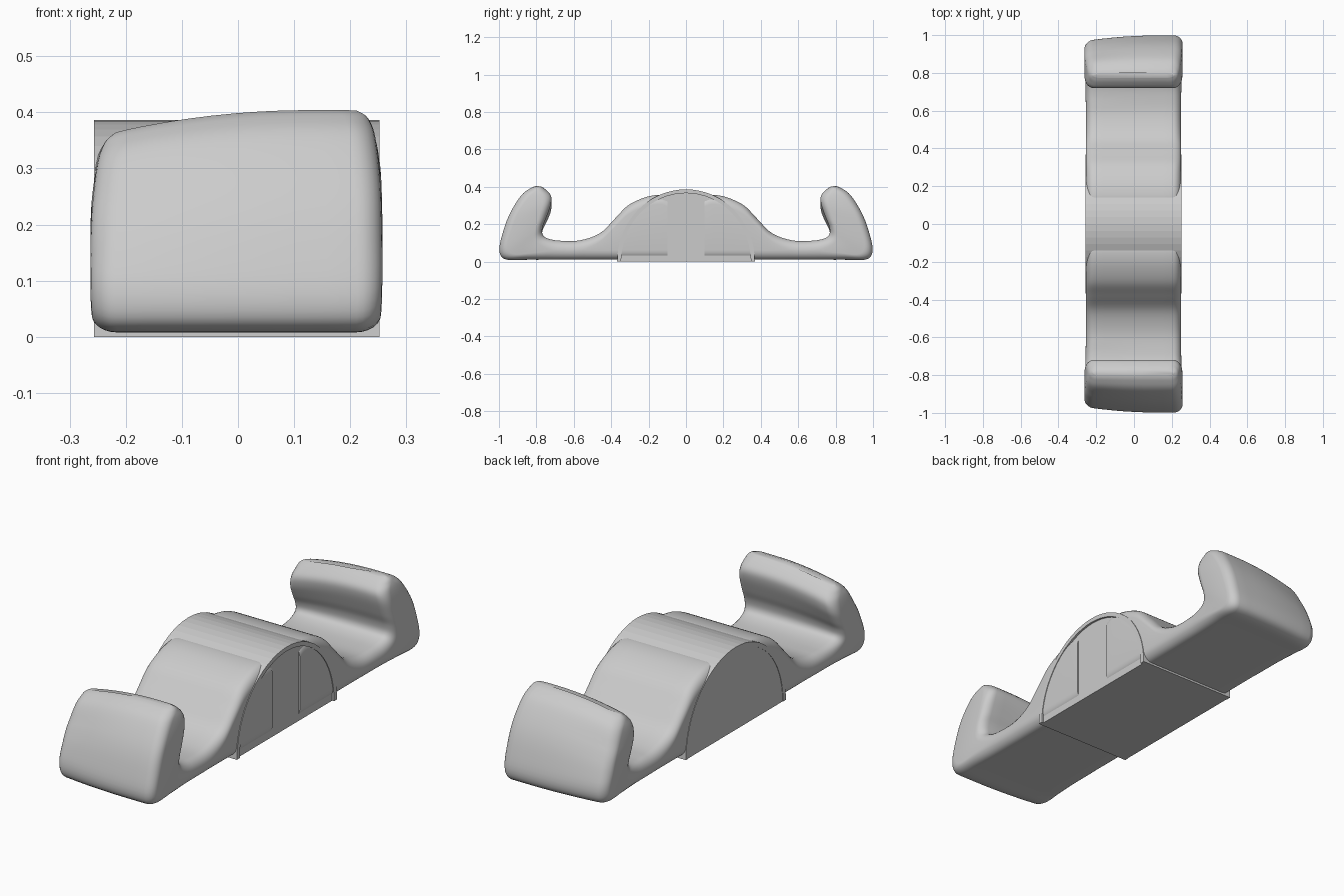
import bpy, bmesh, math
from mathutils import Vector

if "Cube" in bpy.data.objects:
    bpy.data.objects.remove(bpy.data.objects["Cube"])

X0, X1 = -0.257, 0.252


def make_object(name, bm, angle):
    bmesh.ops.recalc_face_normals(bm, faces=bm.faces)
    me = bpy.data.meshes.new(name)
    bm.to_mesh(me)
    bm.free()
    ob = bpy.data.objects.new(name, me)
    bpy.context.collection.objects.link(ob)
    bpy.ops.object.select_all(action='DESELECT')
    ob.select_set(True)
    bpy.context.view_layer.objects.active = ob
    bpy.ops.object.shade_smooth_by_angle(angle=math.radians(angle))
    return ob


def extrude_profile(name, pts, x0, x1):
    bm = bmesh.new()
    face = bm.faces.new([bm.verts.new((x0, y, z)) for y, z in pts])
    geom = bmesh.ops.extrude_face_region(bm, geom=[face])["geom"]
    # the source face stays as the near cap
    bmesh.ops.translate(bm, vec=(x1 - x0, 0, 0),
                        verts=[g for g in geom if isinstance(g, bmesh.types.BMVert)])
    return make_object(name, bm, 5)


def arch(ry, rz, n=32):
    return [(ry * math.cos(math.pi * i / n), rz * math.sin(math.pi * i / n))
            for i in range(n + 1)]


# Central half-round core and the thin shell over it
extrude_profile("core", arch(0.348, 0.367), X0 + 0.002, X1 - 0.01)
extrude_profile("shell", arch(0.368, 0.386) + arch(0.347, 0.366)[::-1], X0, X1)

# Arm stations: lower/outer point (y, z), upper/inner point (y, z), half width
STATIONS = [
    (.10, .01, .10, .345, .252), (.14, .01, .14, .357, .252),
    (.22, .01, .22, .343, .252), (.32, .01, .31, .300, .252),
    (.40, .01, .38, .230, .252), (.48, .01, .46, .152, .252),
    (.57, .01, .57, .113, .252), (.70, .01, .68, .112, .253),
    (.85, .01, .745, .126, .256), (.965, .012, .768, .150, .258),
    (.998, .06, .765, .190, .260), (.978, .16, .745, .240, .260),
    (.94, .26, .722, .310, .257), (.88, .355, .722, .352, .248),
    (.83, .393, .75, .385, .235), (.80, .404, .775, .402, .215),
]


def spline(rows, sub):
    # Catmull-Rom through the stations
    rows = [Vector(r) for r in rows]
    out = []
    for i in range(len(rows) - 1):
        a, b, c, d = (rows[max(0, min(len(rows) - 1, i + k))] for k in (-1, 0, 1, 2))
        for j in range(sub):
            t = j / sub
            out.append(0.5 * (2 * b + (c - a) * t + (2 * a - 5 * b + 4 * c - d) * t * t
                              + (3 * b - a - 3 * c + d) * t ** 3))
    return out + [rows[-1]]


def rounded_section(w, h):
    # rounded rectangle as (x, height), with a subdivided top and bottom
    rx, rh = 0.045, min(0.05, 0.47 * h)
    pts = []
    for sx, sz, start in ((1, 1, 0), (-1, 1, 90), (-1, -1, 180), (1, -1, 270)):
        for k in range(7):
            a = math.radians(start + 15 * k)
            pts.append((sx * (w - rx) + rx * math.cos(a),
                        h / 2 + sz * (h / 2 - rh) + rh * math.sin(a)))
        if start in (0, 180):
            x, z = pts[-1]
            pts += [(x * (1 - 2 * k / 8), z) for k in range(1, 8)]
    return pts


def arm(name, side):
    bm = bmesh.new()
    rings = []
    for ly, lz, uy, uz, w in spline(STATIONS, 5):
        h = math.hypot(uy - ly, uz - lz)
        ring = []
        for x, v in rounded_section(w, h):
            f = v / h
            y, z = ly + (uy - ly) * f, lz + (uz - lz) * f
            # the upturned tip tapers towards -x
            t = max(0.0, (0.13 - x) / 0.39) ** 2
            k = max(0.0, min(1.0, (z - 0.1) / 0.2)) if y > 0.65 else 0
            z -= 0.05 * t * k
            if y > 0.8:
                y -= 0.03 * t * min(1, (y - 0.8) / 0.15)
            ring.append(bm.verts.new((x - 0.003, side * y, z)))
        rings.append(ring)
    for a, b in zip(rings, rings[1:]):
        n = len(a)
        for i in range(n):
            bm.faces.new((a[i], a[(i + 1) % n], b[(i + 1) % n], b[i]))
    bm.faces.new(rings[0])
    bm.faces.new(rings[-1])
    make_object(name, bm, 50)


# Two mirrored hooked arms
arm("front_arm", -1)
arm("back_arm", 1)
